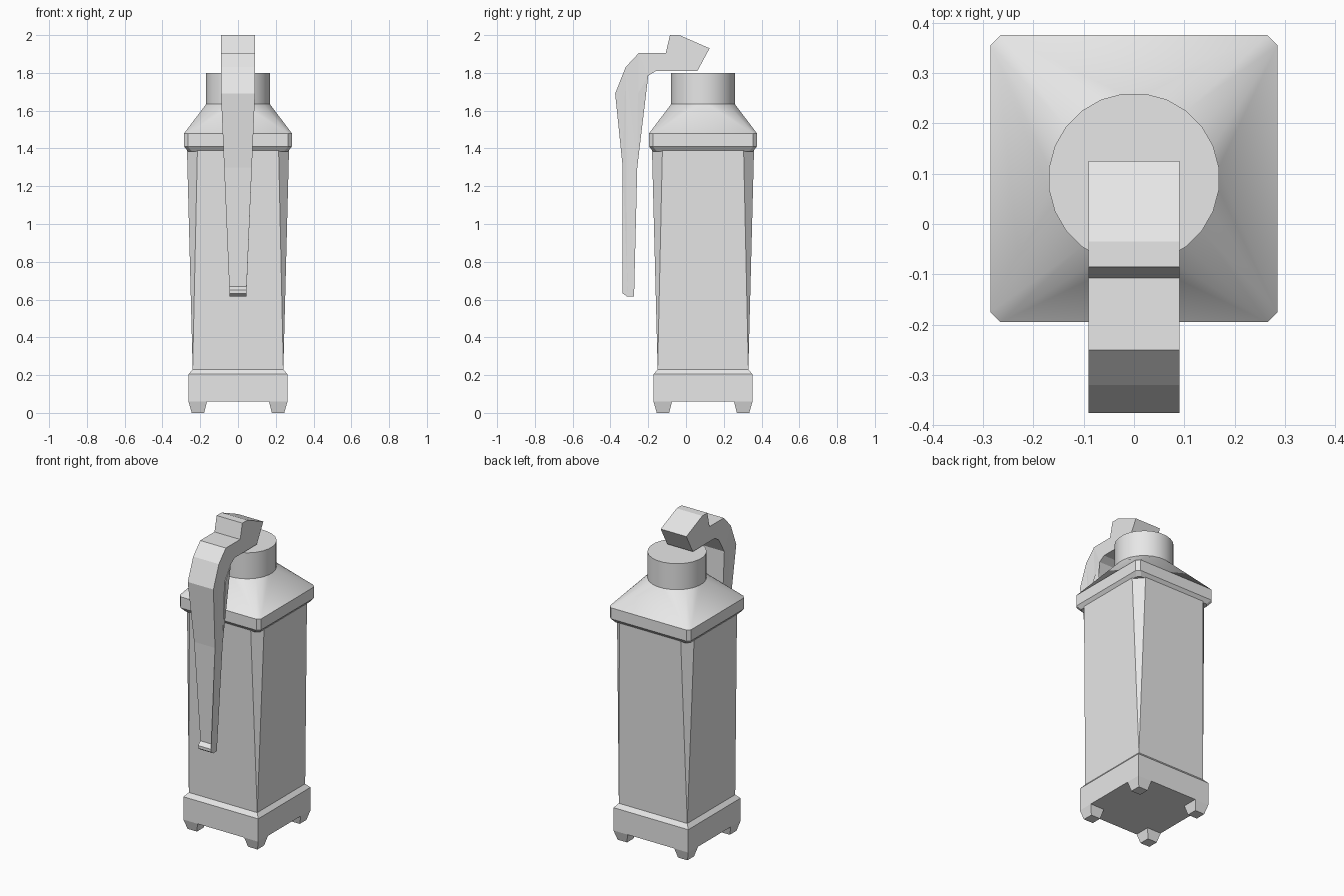
import bpy, bmesh, math

if "Cube" in bpy.data.objects:
    bpy.data.objects.remove(bpy.data.objects["Cube"])

CY = 0.09  # canister axis sits behind the origin, the lever hangs in front

grey = bpy.data.materials.new("plain grey")
grey.diffuse_color = (0.8, 0.8, 0.8, 1)
grey.use_nodes = True
grey.node_tree.nodes["Principled BSDF"].inputs["Base Color"].default_value = grey.diffuse_color


def finish(name, bm, smooth=False):
    bmesh.ops.remove_doubles(bm, verts=bm.verts, dist=1e-5)
    bmesh.ops.recalc_face_normals(bm, faces=bm.faces)
    mesh = bpy.data.meshes.new(name)
    bm.to_mesh(mesh)
    bm.free()
    mesh.materials.append(grey)
    ob = bpy.data.objects.new(name, mesh)
    bpy.context.collection.objects.link(ob)
    if smooth:
        bpy.ops.object.select_all(action='DESELECT')
        ob.select_set(True)
        bpy.context.view_layer.objects.active = ob
        bpy.ops.object.shade_smooth_by_angle(angle=math.radians(30))
    return ob


def square(half, cut, z, cx=0.0, cy=CY):
    """Square ring with cut corners, counter-clockwise, two points per corner."""
    h, c = half, half - cut
    pts = [(h, c), (c, h), (-c, h), (-h, c), (-h, -c), (-c, -h), (c, -h), (h, -c)]
    return [(cx + x, cy + y, z) for x, y in pts]


def loft(name, rings):
    bm = bmesh.new()
    rows = []
    for ring in rings:
        row = [bm.verts.new(p) for p in ring]
        # points shared by an uncut corner become one vertex
        row = [row[i - 1] if i and (row[i].co - row[i - 1].co).length < 1e-6 else row[i]
               for i in range(len(row))]
        rows.append(row)
    for a, b in zip(rows, rows[1:]):
        for i in range(len(a)):
            j = (i + 1) % len(a)
            face = list(dict.fromkeys((a[i], a[j], b[j], b[i])))
            if len(face) > 2:
                bm.faces.new(face)
    for row in (rows[0], rows[-1]):
        bm.faces.new(list(dict.fromkeys(row)))
    loose = [v for v in bm.verts if not v.link_faces]
    bmesh.ops.delete(bm, geom=loose, context='VERTS')
    return finish(name, bm)


# Base plinth with sloped upper lip
loft("base", [square(0.262, 0, 0.06), square(0.262, 0, 0.205), square(0.24, 0, 0.23)])

# Four tapered feet, flush with the base corners
for sx, side in ((-1, "left"), (1, "right")):
    for sy, end in ((-1, "front"), (1, "back")):
        loft(f"foot_{end}_{side}", [
            square(0.033, 0, 0.0, sx * 0.212, CY + sy * 0.212),
            square(0.049, 0, 0.06, sx * 0.213, CY + sy * 0.213)])

# Flared body whose corner bevels widen towards the top
loft("body", [square(0.24, 0, 0.23), square(0.27, 0.055, 1.39)])

# Shoulder rim
loft("shoulder_rim", [square(0.265, 0.02, 1.385), square(0.285, 0.02, 1.41),
                      square(0.285, 0.02, 1.48)])

# Shoulder: every cut-corner point fans out to three points of the round neck
bm = bmesh.new()
outer = [bm.verts.new(p) for p in square(0.285, 0.02, 1.48)]
N, R = 24, 0.17
angles = [(k + 0.5) * 2 * math.pi / N for k in range(N)]
inner = [bm.verts.new((R * math.cos(t), CY + R * math.sin(t), 1.635)) for t in angles]
for k in range(N):
    n = (k + 1) % N
    a, b = outer[k // 3], outer[n // 3]
    bm.faces.new((a, inner[n], inner[k]) if a == b else (a, b, inner[n], inner[k]))
finish("shoulder", bm, True)

# Round neck with a flat lid
bm = bmesh.new()
low, high = ([bm.verts.new((R * math.cos(t), CY + R * math.sin(t), z)) for t in angles]
             for z in (1.635, 1.80))
for k in range(N):
    n = (k + 1) % N
    bm.faces.new((low[k], low[n], high[n], high[k]))
bm.faces.new(high)
finish("neck", bm, True)

# Safety lever: side profile (y, z), narrowing below the bend
profile = [(-0.085, 2.0), (-0.035, 2.0), (0.125, 1.93), (0.06, 1.81), (-0.16, 1.81),
           (-0.2, 1.785), (-0.255, 1.69), (-0.258, 1.3), (-0.275, 0.615),
           (-0.31, 0.615), (-0.335, 0.632), (-0.335, 0.65), (-0.31, 0.67),
           (-0.335, 1.3), (-0.375, 1.69), (-0.32, 1.83), (-0.25, 1.905), (-0.107, 1.905)]


def half_width(z):
    return 0.09 - 0.046 * max(0.0, 1.69 - z) / 1.075


bm = bmesh.new()
left, right = ([bm.verts.new((s * half_width(z), y, z)) for y, z in profile] for s in (-1, 1))
for i in range(len(profile)):
    j = (i + 1) % len(profile)
    bm.faces.new((left[i], left[j], right[j], right[i]))
caps = [bm.faces.new(left), bm.faces.new(right)]
bmesh.ops.triangulate(bm, faces=caps)
finish("lever", bm)
